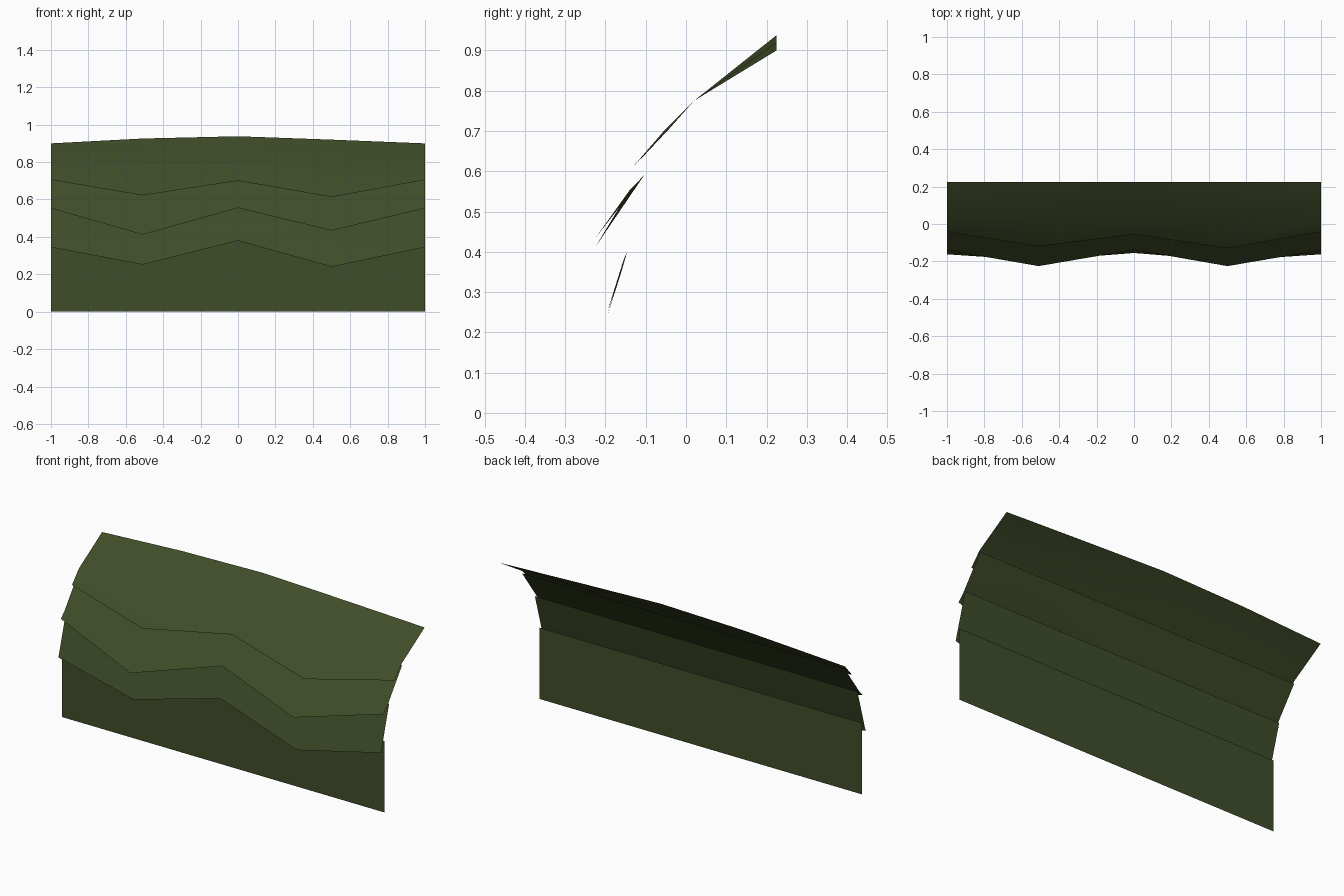
import bpy

if "Cube" in bpy.data.objects:
    bpy.data.objects.remove(bpy.data.objects["Cube"])

# One flat dark olive for every sheet
olive = bpy.data.materials.new("dark olive")
olive.diffuse_color = (0.051, 0.074, 0.022, 1)
olive.use_nodes = True
olive.node_tree.nodes["Principled BSDF"].inputs["Base Color"].default_value = olive.diffuse_color

XS = (-1, -0.51, 0, 0.5, 1)


def sheet(name, rows):
    """Grid sheet: each row is five (y, z) points, or one pair for a straight row."""
    verts = []
    for row in rows:
        pts = [row] * 5 if isinstance(row[0], float) else row
        verts += [(x, y, z) for x, (y, z) in zip(XS, pts)]
    faces = [(r * 5 + c, r * 5 + c + 1, r * 5 + c + 6, r * 5 + c + 5)
             for r in range(len(rows) - 1) for c in range(4)]
    mesh = bpy.data.meshes.new(name)
    mesh.from_pydata(verts, [], faces)
    mesh.materials.append(olive)
    for p in mesh.polygons:
        p.use_smooth = True
    ob = bpy.data.objects.new(name, mesh)
    bpy.context.collection.objects.link(ob)


# Upright base strip
sheet("base_strip", [(-0.132, 0.0), (-0.132, 0.40)])

# Three overlapping flaps: zigzag hem, bend, top edge
sheet("lower_flap", [
    [(-0.162, 0.345), (-0.195, 0.252), (-0.155, 0.38), (-0.196, 0.24), (-0.162, 0.345)],
    (-0.146, 0.40), (-0.09, 0.592)])
sheet("middle_flap", [
    [(-0.14, 0.553), (-0.225, 0.412), (-0.138, 0.555), (-0.225, 0.434), (-0.14, 0.553)],
    (-0.104, 0.59), (0.024, 0.764)])
sheet("top_flap", [
    [(-0.042, 0.705), (-0.12, 0.622), (-0.055, 0.70), (-0.13, 0.613), (-0.042, 0.705)],
    (0.02, 0.775),
    [(0.225, 0.90), (0.225, 0.926), (0.225, 0.938), (0.225, 0.92), (0.225, 0.90)]])
